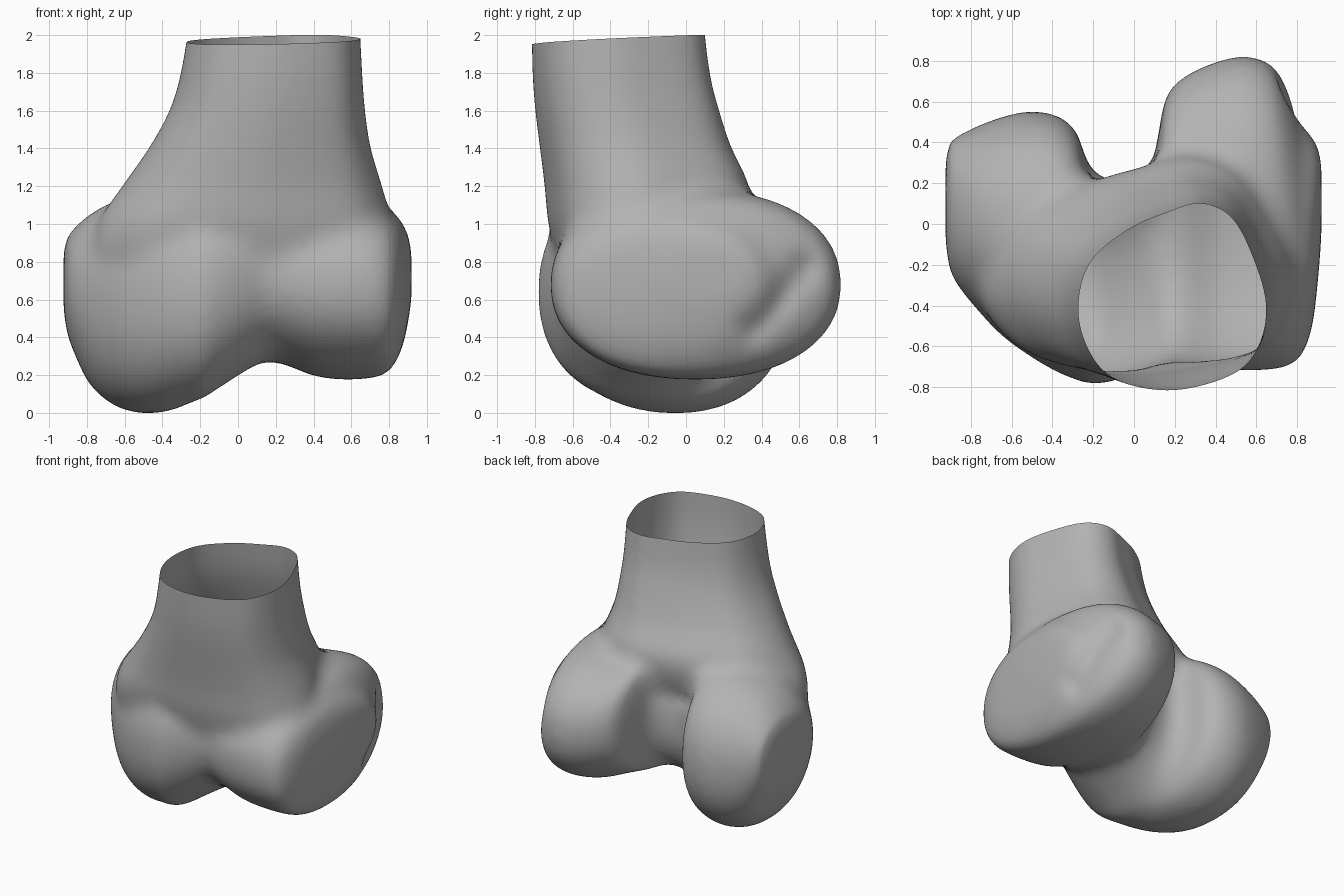
import bpy, bmesh, math
from mathutils import Vector
from mathutils.geometry import intersect_point_line

cube = bpy.data.objects.get("Cube")
if cube:
    bpy.data.objects.remove(cube, do_unlink=True)

bone_grey = bpy.data.materials.new("bone_grey")
bone_grey.use_nodes = True
colour = (0.45, 0.45, 0.45, 1)
bone_grey.diffuse_color = colour
shader = next(n for n in bone_grey.node_tree.nodes if n.type == "BSDF_PRINCIPLED")
shader.inputs["Base Color"].default_value = colour

bm = bmesh.new()


def spline(rows, closed=False, steps=4):
    """Smooth curve through rows of numbers."""
    n = len(rows)

    def row(k):
        return rows[k % n] if closed else rows[min(max(k, 0), n - 1)]

    result = []
    for k in range(n if closed else n - 1):
        for s in range(steps):
            t = s / steps
            result.append([
                b + t * (c - a + t * (2 * a - 5 * b + 4 * c - d + t * (3 * b - a - 3 * c + d))) / 2
                for a, b, c, d in zip(row(k - 1), row(k), row(k + 1), row(k + 2))])
    return result if closed else result + [list(rows[-1])]


def loft(rings):
    """Skin a list of rings of equal length and cap both ends."""
    loops = [[bm.verts.new(p) for p in ring] for ring in rings]
    for a, b in zip(loops, loops[1:]):
        for i in range(len(a)):
            j = (i + 1) % len(a)
            bm.faces.new((a[i], a[j], b[j], b[i]))
    bm.faces.new(loops[0][::-1])
    bm.faces.new(loops[-1])


def oval_section(x, y0, y1, z0, z1, power=2.2, count=56):
    """Upright superellipse that fills the given box at x."""
    ring = []
    for i in range(count):
        a = math.tau * i / count
        c, s = math.cos(a), math.sin(a)
        u = math.copysign(abs(c) ** (2 / power), c)
        v = math.copysign(abs(s) ** (2 / power), s)
        ring.append((x, (y0 + y1 + u * (y1 - y0)) / 2, (z0 + z1 + v * (z1 - z0)) / 2))
    return ring


# Shaft: one rounded triangular outline fitted to a box at each height
outline = spline([(0, .43), (.06, .68), (.27, .86), (.48, .95), (.65, 1), (.82, .92),
                  (.94, .68), (1, .45), (.96, .24), (.83, .09), (.5, 0), (.2, .06),
                  (.06, .21)], closed=True)
shaft = [  # z, x0, x1, y0, y1
    (2.1, -.25, .64, -.815, .09),
    (1.8, -.3, .655, -.81, .125),
    (1.6, -.36, .67, -.795, .175),
    (1.4, -.47, .7, -.77, .24),
    (1.2, -.61, .76, -.745, .33),
    (1.0, -.74, .81, -.725, .29),
    (.8, -.76, .82, -.67, .18),
    (.65, -.65, .75, -.58, .05),
]
loft([[(x0 + u * (x1 - x0), y0 + v * (y1 - y0), z) for u, v in outline]
      for z, x0, x1, y0, y1 in spline(shaft)])

# Joint end: lower condyle, grooved middle and upper condyle from side to side
joint = [  # x, y0, y1, z0, z1
    (-.92, -.08, .3, .55, .85),
    (-.9, -.22, .4, .42, .93),
    (-.86, -.3, .43, .31, .98),
    (-.78, -.4, .47, .15, 1.05),
    (-.65, -.54, .52, .04, 1.12),
    (-.5, -.65, .55, 0, 1.17),
    (-.36, -.73, .52, .015, 1.2),
    (-.28, -.76, .44, .045, 1.2),
    (-.24, -.775, .32, .06, 1.2),
    (-.17, -.78, .22, .09, 1.2),
    (-.05, -.75, .22, .17, 1.2),
    (.08, -.7, .28, .25, 1.2),
    (.12, -.685, .42, .265, 1.2),
    (.16, -.675, .62, .275, 1.18),
    (.25, -.68, .72, .26, 1.17),
    (.4, -.705, .79, .2, 1.17),
    (.55, -.715, .82, .18, 1.18),
    (.68, -.71, .77, .185, 1.16),
    (.76, -.69, .64, .2, 1.12),
    (.82, -.64, .5, .25, 1.06),
    (.87, -.5, .43, .36, 1.0),
    (.9, -.25, .37, .5, .93),
    (.915, -.05, .3, .6, .85),
]
loft([oval_section(*s) for s in spline(joint)])

bmesh.ops.recalc_face_normals(bm, faces=bm.faces)
source = bpy.data.meshes.new("bone_end")
bm.to_mesh(source)
bm.free()
bone = bpy.data.objects.new("bone_end", source)
bpy.context.collection.objects.link(bone)


def modify(kind, **settings):
    modifier = bone.modifiers.new(kind.lower(), kind)
    for key, value in settings.items():
        setattr(modifier, key, value)


# Fuse the parts, then grow and shrink the skin to fillet the joins
modify("REMESH", mode="VOXEL", voxel_size=.025)
modify("SMOOTH", factor=.5, iterations=6)
modify("DISPLACE", strength=.06, mid_level=0)
modify("REMESH", mode="VOXEL", voxel_size=.025)
modify("SMOOTH", factor=.5, iterations=10)
modify("DISPLACE", strength=-.056, mid_level=0)
modify("SMOOTH", factor=.5, iterations=6)
graph = bpy.context.evaluated_depsgraph_get()
fused = bpy.data.meshes.new_from_object(bone.evaluated_get(graph))
bone.modifiers.clear()
bone.data = fused

bm = bmesh.new()
bm.from_mesh(fused)

# Tendon groove on the outer side of the upper condyle
start, end = Vector((.84, .36, .46)), Vector((.74, .62, .76))
for v in bm.verts:
    if v.co.x > .5:
        near, t = intersect_point_line(v.co, start, end)
        near = start.lerp(end, min(max(t, 0), 1))
        v.co.x -= .04 * math.exp(-((v.co - near).length / .09) ** 2)

# Open, slightly slanted cut at the top of the shaft
bmesh.ops.bisect_plane(bm, geom=bm.verts[:] + bm.edges[:] + bm.faces[:],
                       plane_co=(.3, .1, 2), plane_no=(-.02, -.05, 1), clear_outer=True)
for f in bm.faces:
    f.smooth = True
    f.material_index = 0
bm.to_mesh(fused)
bm.free()
fused.materials.clear()
fused.materials.append(bone_grey)
